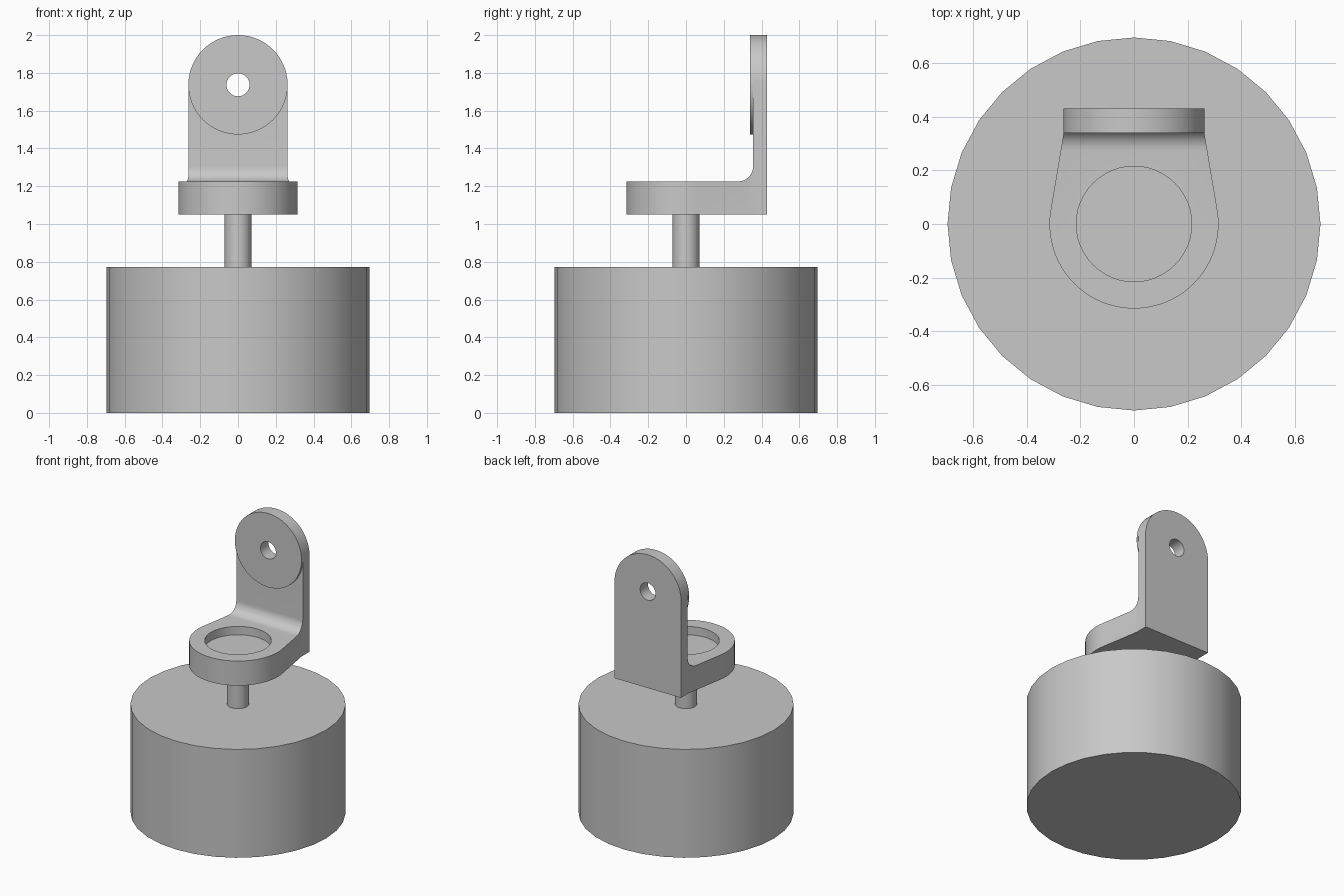
import bpy, bmesh
from math import sin, cos, pi, radians, acos, atan2, hypot

default = bpy.data.objects.get("Cube")
if default:
    bpy.data.objects.remove(default, do_unlink=True)

grey = bpy.data.materials.new("plain grey")
grey.use_nodes = True
colour = (0.58, 0.58, 0.58, 1)
grey.diffuse_color = colour
grey.node_tree.nodes["Principled BSDF"].inputs["Base Color"].default_value = colour


def prism(name, outline, axis, low, high):
    """Extrude a 2D outline along an axis."""
    place = {"x": lambda u, v, w: (w, u, v),
             "y": lambda u, v, w: (u, w, v),
             "z": lambda u, v, w: (u, v, w)}[axis]
    bm = bmesh.new()
    rings = [[bm.verts.new(place(u, v, w)) for u, v in outline] for w in (low, high)]
    bm.faces.new(rings[0])
    bm.faces.new(rings[1])
    n = len(outline)
    for i in range(n):
        j = (i + 1) % n
        bm.faces.new((rings[0][i], rings[0][j], rings[1][j], rings[1][i]))
    bmesh.ops.recalc_face_normals(bm, faces=bm.faces)
    mesh = bpy.data.meshes.new(name)
    bm.to_mesh(mesh)
    bm.free()
    mesh.materials.append(grey)
    ob = bpy.data.objects.new(name, mesh)
    bpy.context.collection.objects.link(ob)
    return ob


def arc(cu, cv, r, start, end, steps):
    return [(cu + r * cos(start + (end - start) * i / steps),
             cv + r * sin(start + (end - start) * i / steps)) for i in range(steps + 1)]


def circle(cu, cv, r, sides):
    return arc(cu, cv, r, 0, 2 * pi, sides)[:-1]


def cut(ob, cutter, operation):
    mod = ob.modifiers.new(operation.lower(), "BOOLEAN")
    mod.operation = operation
    mod.solver = "EXACT"
    mod.object = cutter
    bpy.ops.object.select_all(action="DESELECT")
    bpy.context.view_layer.objects.active = ob
    ob.select_set(True)
    bpy.ops.object.modifier_apply(modifier=mod.name)


# Main dimensions
plate_low, plate_top, back = 1.05, 1.225, 0.43
wall_front, boss_front, half_width = 0.355, 0.34, 0.262
eye_z, eye_r, round_r = 1.737, 0.263, 0.315

# Drum and shaft
drum = prism("drum_base", circle(0, 0, 0.695, 32), "z", 0, 0.772)
shaft = prism("shaft", circle(0, 0, 0.072, 16), "z", 0.772, plate_low)

# Bracket: L-shaped side profile with an inner fillet
fillet = 0.08
side = [(-0.5, plate_low), (back, plate_low), (back, 2.2), (wall_front, 2.2)]
side += arc(wall_front - fillet, plate_top + fillet, fillet, 0, -pi / 2, 10)
side += [(-0.5, plate_top)]
bracket = prism("bracket", side, "x", -0.5, 0.5)

# Plan shape: round nose with tangent sides running to the wall
tangent = atan2(boss_front, half_width) - acos(round_r / hypot(half_width, boss_front))
plan = [(-half_width, 0.6), (-half_width, boss_front)]
plan += arc(0, 0, round_r, pi - tangent, 2 * pi + tangent, 40)
plan += [(half_width, boss_front), (half_width, 0.6)]
plan_cutter = prism("plan_cutter", plan, "z", 0.9, 2.3)

# Front shape: rounded top of the wall
front = [(-0.6, 0.9), (0.6, 0.9), (0.6, eye_z)]
front += arc(0, eye_z, eye_r, 0, pi, 32) + [(-0.6, eye_z)]
front_cutter = prism("front_cutter", front, "y", -0.7, 0.7)

# Raised disc on the wall, bored together with the wall
boss = prism("wall_boss", circle(0, eye_z, eye_r, 64), "y", boss_front, wall_front)
hole_cutter = prism("hole_cutter", circle(0, eye_z, 0.061, 32), "y", 0.2, 0.6)
recess_cutter = prism("recess_cutter", circle(0, 0, 0.215, 48), "z", 1.165, 1.5)

cut(bracket, plan_cutter, "INTERSECT")
cut(bracket, front_cutter, "INTERSECT")
cut(bracket, recess_cutter, "DIFFERENCE")
cut(bracket, hole_cutter, "DIFFERENCE")
cut(boss, hole_cutter, "DIFFERENCE")

for helper in (plan_cutter, front_cutter, hole_cutter, recess_cutter):
    bpy.data.objects.remove(helper, do_unlink=True)

# Smooth the round walls and keep the rims sharp
for ob in (drum, shaft, bracket, boss):
    bpy.ops.object.select_all(action="DESELECT")
    bpy.context.view_layer.objects.active = ob
    ob.select_set(True)
    bpy.ops.object.shade_smooth_by_angle(angle=radians(30))
